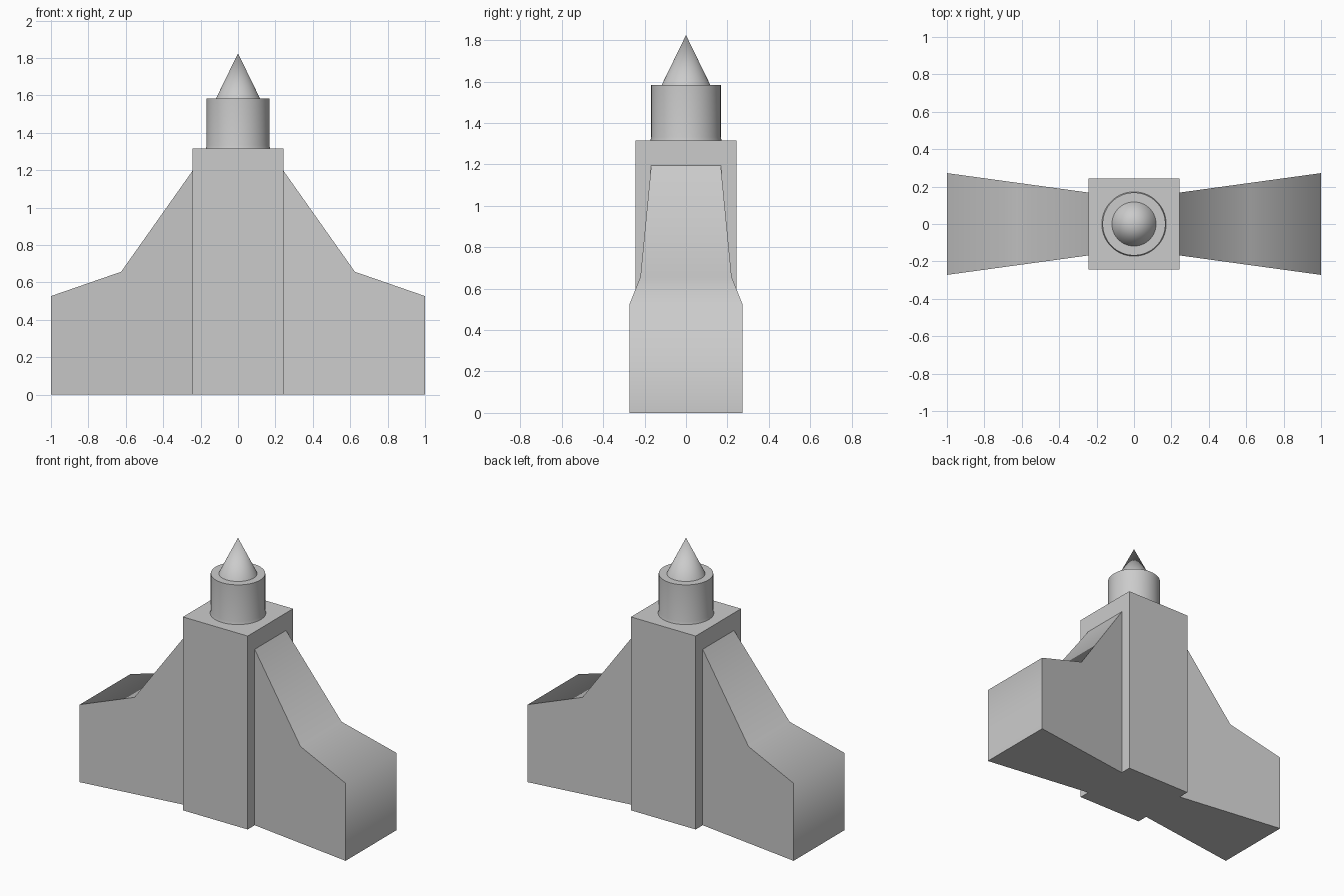
import bpy, bmesh, math

if "Cube" in bpy.data.objects:
    bpy.data.objects.remove(bpy.data.objects["Cube"])


def finish(name, bm, angle=None):
    bmesh.ops.recalc_face_normals(bm, faces=bm.faces)
    mesh = bpy.data.meshes.new(name)
    bm.to_mesh(mesh)
    bm.free()
    obj = bpy.data.objects.new(name, mesh)
    bpy.context.collection.objects.link(obj)
    if angle:
        bpy.ops.object.select_all(action='DESELECT')
        obj.select_set(True)
        bpy.context.view_layer.objects.active = obj
        bpy.ops.object.shade_smooth_by_angle(angle=math.radians(angle))
    return obj


def lathe(name, profile, segments=64):
    """Spin (radius, height) points around the z axis."""
    bm = bmesh.new()
    verts = [bm.verts.new((r, 0, z)) for r, z in profile]
    edges = [bm.edges.new(pair) for pair in zip(verts, verts[1:])]
    bmesh.ops.spin(bm, geom=verts + edges, cent=(0, 0, 0), axis=(0, 0, 1),
                   angle=math.tau, steps=segments, use_duplicate=False)
    bmesh.ops.remove_doubles(bm, verts=bm.verts, dist=1e-5)
    return finish(name, bm, 40)


def wing(name, side):
    """Side profile swept across a depth that flares outward."""
    profile = [(0.243, 0), (1.0, 0), (1.0, 0.527), (0.625, 0.657), (0.243, 1.197)]
    bm = bmesh.new()
    rings = []
    for s in (-1, 1):
        ring = []
        for x, z in profile:
            half_depth = 0.168 + (x - 0.243) * (0.272 - 0.168) / 0.757
            ring.append(bm.verts.new((side * x, s * half_depth, z)))
        bm.faces.new(ring)
        rings.append(ring)
    a, b = rings
    for i in range(len(a)):
        j = (i + 1) % len(a)
        bm.faces.new((a[i], a[j], b[j], b[i]))
    return finish(name, bm, 80)


# Central square tower
bm = bmesh.new()
bmesh.ops.create_cube(bm, size=1)
for v in bm.verts:
    v.co = (v.co.x * 0.487, v.co.y * 0.487, (v.co.z + 0.5) * 1.315)
finish("tower", bm)

# Flared wings on both sides
wing("left_wing", -1)
wing("right_wing", 1)

# Round turret with slightly flared foot, and its pointed spire
lathe("turret", [(0, 1.315), (0.172, 1.315), (0.168, 1.333), (0.168, 1.583), (0, 1.583)])
lathe("spire", [(0, 1.583), (0.118, 1.583), (0, 1.825)])
